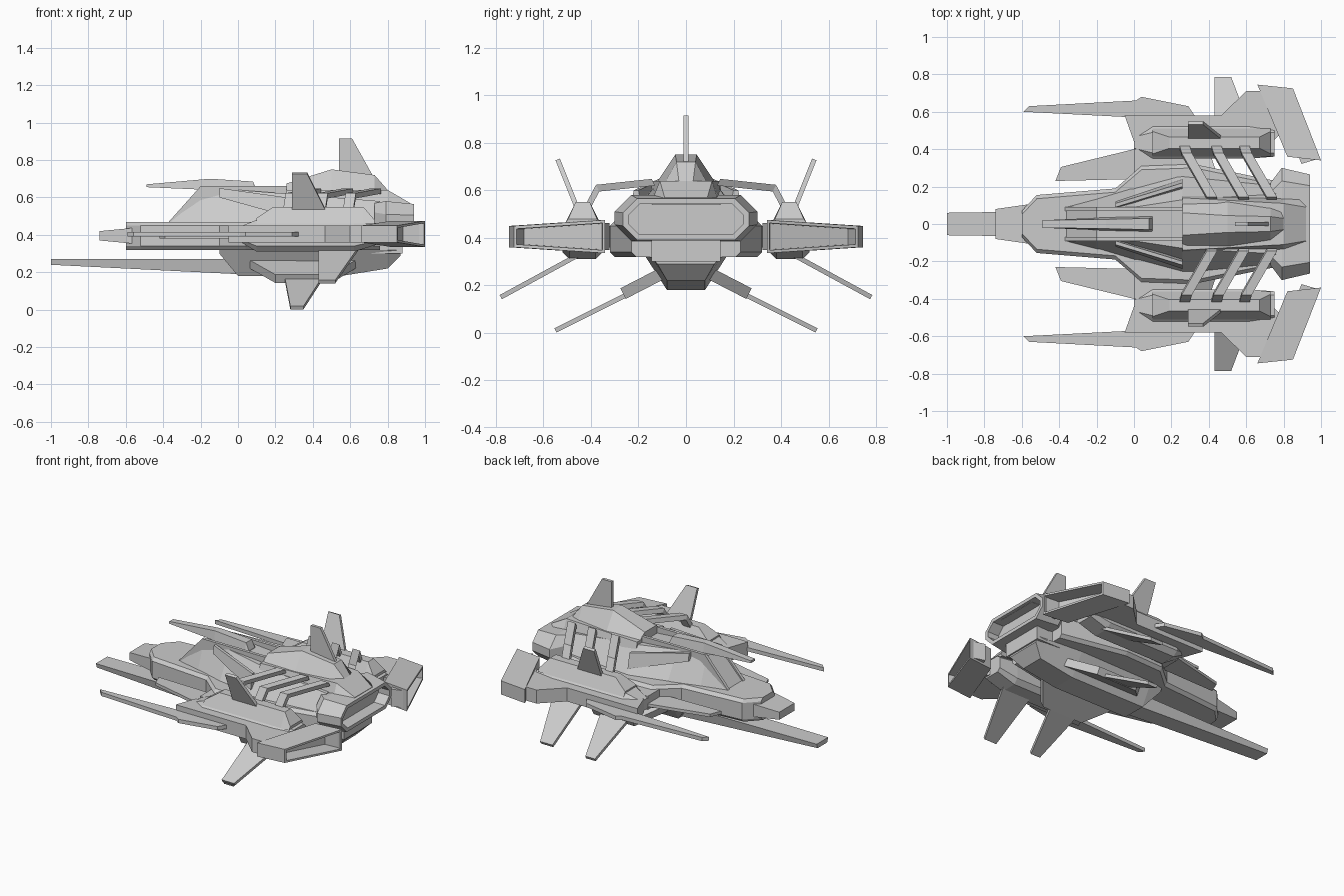
import bpy
import bmesh
from mathutils import Vector

cube = bpy.data.objects.get("Cube")
if cube:
    bpy.data.objects.remove(cube, do_unlink=True)

GREY = (.6, .6, .6, 1)
hull_grey = bpy.data.materials.new("hull_grey")
hull_grey.use_nodes = True
hull_grey.diffuse_color = GREY
hull_grey.node_tree.nodes["Principled BSDF"].inputs["Base Color"].default_value = GREY

# Shared levels and stations
HULL_FLOOR, HULL_ROOF = .32, .47
WING_FLOOR, WING_ROOF = .36, .45
DECK_TOP = .64
POD_CENTRE = .435
POD_HALF = .085
BLADE_LEVEL = .4
TOWER_FRONT, TOWER_BACK = .26, .8


def finish(name, bm, mirrored):
    bmesh.ops.recalc_face_normals(bm, faces=bm.faces)
    mesh = bpy.data.meshes.new(name)
    bm.to_mesh(mesh)
    bm.free()
    mesh.materials.append(hull_grey)
    obj = bpy.data.objects.new(name, mesh)
    bpy.context.collection.objects.link(obj)
    if mirrored:
        mirror = obj.modifiers.new("other_side", 'MIRROR')
        mirror.use_axis = (False, True, False)
        mirror.use_mirror_merge = False


def loft(name, *rings, mirrored=False, nozzle=None, rim=.025):
    """Skin a row of rings; nozzle pushes the last cap inwards."""
    bm = bmesh.new()
    rows = [[bm.verts.new(point) for point in ring] for ring in rings]
    for near, far in zip(rows, rows[1:]):
        for i in range(len(near)):
            bm.faces.new((near[i - 1], near[i], far[i], far[i - 1]))
    bm.faces.new(rows[0])
    end = bm.faces.new(rows[-1])
    bmesh.ops.recalc_face_normals(bm, faces=bm.faces)
    if nozzle:
        bmesh.ops.inset_region(bm, faces=[end], thickness=rim)
        inner = bmesh.ops.extrude_discrete_faces(bm, faces=[end])["faces"][0]
        bmesh.ops.translate(bm, verts=inner.verts, vec=nozzle)
    finish(name, bm, mirrored)


def bevelled(x, half, floor, roof, cut, centre=0):
    """Ring across the ship: a box with its four corners cut."""
    side = [(half - cut, roof), (half, roof - cut), (half, floor + cut), (half - cut, floor)]
    ring = side + [(-width, height) for width, height in reversed(side)]
    return [(x, centre + width, height) for width, height in ring]


def wedge(x, top, low, floor, roof, centre=0):
    """Ring across the ship with its own top and bottom half widths."""
    side = [(top, roof), (low, floor)]
    ring = side + [(-width, height) for width, height in reversed(side)]
    return [(x, centre + width, height) for width, height in ring]


def slab(name, outline, floor=WING_FLOOR, roof=WING_ROOF):
    """Level plate from a plan outline, on both sides."""
    rings = [[(x, y, level) for x, y in outline] for level in (floor, roof)]
    loft(name, *rings, mirrored=True)


def fin(name, root, tip, root_span, tip_span, thickness=.02, mirrored=True):
    """Flat fin; root and tip are (y, z), the spans run along x."""
    root_front, root_back = [Vector((x, *root)) for x in root_span]
    tip_front, tip_back = [Vector((x, *tip)) for x in tip_span]
    outline = [root_front, tip_front, tip_back, root_back]
    along = root_back - root_front
    offset = along.cross(tip_front - root_front).normalized() * thickness / 2
    loft(name, [p - offset for p in outline], [p + offset for p in outline],
         mirrored=mirrored)


def upright(front, back, front_levels, back_levels):
    """Standing four-sided ring between two plan points."""
    low, high = front_levels
    back_low, back_high = back_levels
    return [(*front, low), (*front, high), (*back, back_high), (*back, back_low)]


# Main hull and nose
hull_plan = [(-.6, .07), (-.52, .155), (-.1, .19), (.04, .31), (.32, .32), (.76, .23)]
loft("main_hull", *[bevelled(x, half, HULL_FLOOR, HULL_ROOF, cut=.02)
                    for x, half in hull_plan])
loft("nose",
     wedge(x=-.74, top=.08, low=.08, floor=.37, roof=.42),
     wedge(x=-.53, top=.11, low=.11, floor=.35, roof=.44))

# Sloping upper deck with ribs beside the windscreen
loft("upper_deck",
     wedge(x=-.36, top=.09, low=.1, floor=WING_ROOF, roof=HULL_ROOF),
     wedge(x=-.2, top=.07, low=.14, floor=WING_ROOF, roof=DECK_TOP),
     wedge(x=0, top=.09, low=.2, floor=WING_ROOF, roof=DECK_TOP),
     wedge(x=TOWER_FRONT, top=.13, low=.27, floor=WING_ROOF, roof=.62),
     wedge(x=.76, top=.16, low=.22, floor=WING_ROOF, roof=.58))
fin("windscreen_rib", root=(.08, HULL_ROOF), tip=(.08, DECK_TOP + .02),
    root_span=(-.37, TOWER_FRONT), tip_span=(-.2, TOWER_FRONT))
loft("shoulder_rib",
     wedge(x=-.1, top=.01, low=.02, floor=.6, roof=.65, centre=.1),
     wedge(x=TOWER_FRONT, top=.01, low=.03, floor=.5, roof=.6, centre=.21),
     mirrored=True)

# Rear shroud with open nozzle, and the block under it
loft("rear_shroud",
     bevelled(x=.73, half=.22, floor=.4, roof=.57, cut=.05),
     bevelled(x=.79, half=.3, floor=.385, roof=.58, cut=.07),
     bevelled(x=.94, half=.265, floor=.39, roof=.565, cut=.06),
     nozzle=(-.08, 0, 0))
loft("rear_block", *[wedge(x, top=.145, low=.145, floor=.3, roof=BLADE_LEVEL)
                     for x in (.4, .88)])

# Dorsal tower, fin and long blade
loft("tower_base",
     wedge(x=TOWER_FRONT, top=.14, low=.16, floor=.54, roof=DECK_TOP),
     wedge(x=TOWER_BACK, top=.11, low=.15, floor=.54, roof=DECK_TOP),
     wedge(x=.92, top=.09, low=.14, floor=.54, roof=.57))
loft("tower_top",
     wedge(x=TOWER_FRONT, top=.06, low=.12, floor=.63, roof=.675),
     wedge(x=.5, top=.045, low=.125, floor=.63, roof=.75),
     wedge(x=.73, top=.04, low=.09, floor=.63, roof=.72),
     wedge(x=TOWER_BACK, top=.03, low=.07, floor=.62, roof=DECK_TOP))
fin("dorsal_fin", root=(0, .7), tip=(0, .915),
    root_span=(.54, .73), tip_span=(.54, .61), mirrored=False)
loft("dorsal_blade",
     wedge(x=-.49, top=.02, low=.02, floor=.655, roof=.67),
     wedge(x=-.15, top=.025, low=.035, floor=DECK_TOP, roof=.7),
     wedge(x=.08, top=.03, low=.04, floor=DECK_TOP, roof=.685),
     wedge(x=.1, top=.03, low=.04, floor=.63, roof=DECK_TOP))

# Belly, keel spear and lower fins
loft("belly",
     wedge(x=-.1, top=.14, low=.13, floor=.3, roof=HULL_FLOOR),
     wedge(x=0, top=.16, low=.08, floor=.18, roof=HULL_FLOOR),
     wedge(x=.55, top=.17, low=.08, floor=.18, roof=HULL_FLOOR),
     wedge(x=.8, top=.15, low=.08, floor=.22, roof=HULL_FLOOR),
     wedge(x=.87, top=.145, low=.12, floor=.29, roof=HULL_FLOOR))
loft("keel_spear",
     wedge(x=-1, top=.06, low=.05, floor=.24, roof=.27),
     wedge(x=0, top=.075, low=.06, floor=.19, roof=.27))
fin("belly_fin_root", root=(.1, .25), tip=(.265, .165),
    root_span=(.05, .64), tip_span=(.2, .5), thickness=.05)
fin("belly_fin", root=(.24, .165), tip=(.55, .01),
    root_span=(.25, .45), tip_span=(.28, .35))

# Side pods with raised hoods
loft("side_pod",
     bevelled(x=0, half=.04, floor=.37, roof=.44, cut=.01, centre=POD_CENTRE),
     bevelled(x=.1, half=POD_HALF, floor=.31, roof=.48, cut=.03, centre=POD_CENTRE),
     bevelled(x=.62, half=POD_HALF, floor=.31, roof=.48, cut=.03, centre=POD_CENTRE),
     bevelled(x=.75, half=.075, floor=.35, roof=.46, cut=.02, centre=POD_CENTRE),
     mirrored=True)
hood = [(.1, .06, .49), (.19, .03, .55), (.67, .03, .55), (.73, .06, .48)]
loft("pod_hood", *[wedge(x, top, POD_HALF - .01, HULL_ROOF - .01, roof, centre=POD_CENTRE)
                   for x, top, roof in hood], mirrored=True)
fin("pod_fin", root=(.46, .53), tip=(.54, .73),
    root_span=(.29, .47), tip_span=(.29, .37))

# Plates around the pods
slab("pod_side_plate", [(-.05, .58), (0, .44), (.5, .44), (.47, .58)])
slab("nacelle_arm", [(.4, .42), (.46, .575), (.6, .71), (.69, .71), (.78, .48), (.7, .4)])
slab("pod_bridge", [(0, .24), (0, .4), (.28, .4), (.32, .28)])
slab("inner_blade", [(-.42, .23), (-.39, .305), (0, .4), (0, .24)],
     floor=BLADE_LEVEL - .02, roof=BLADE_LEVEL)
slab("outer_blade", [(-.59, .6), (-.56, .63), (.01, .66), (.04, .68), (.29, .63), (.33, .57),
                     (0, .57)],
     floor=BLADE_LEVEL - .01, roof=BLADE_LEVEL + .015)
fin("wing_fin", root=(.44, .335), tip=(.78, .15),
    root_span=(.43, .65), tip_span=(.43, .52))

# Swept nacelles with open rear ends
outer_levels, inner_levels = (WING_FLOOR, WING_ROOF), (.335, .475)
loft("nacelle",
     upright((.66, .745), (.82, .36), outer_levels, inner_levels),
     upright((.85, .725), (1, .34), outer_levels, inner_levels),
     mirrored=True, nozzle=(-.1, -.03, 0), rim=.018)

# Bent struts tying the pods to the tower
STRUT_WIDTH, STRUT_DEPTH = .055, .028
for number, start in enumerate((.24, .41, .56)):
    rings = []
    for lean, y, z in ((.15, .13, .62), (.015, .365, .595), (0, .415, .5)):
        left, right = start + lean, start + lean + STRUT_WIDTH
        upper_y, upper_z = y + STRUT_DEPTH / 2, z + STRUT_DEPTH
        rings.append([(left, y, z), (right, y, z),
                      (right, upper_y, upper_z), (left, upper_y, upper_z)])
    loft(f"strut_{number}", *rings, mirrored=True)
